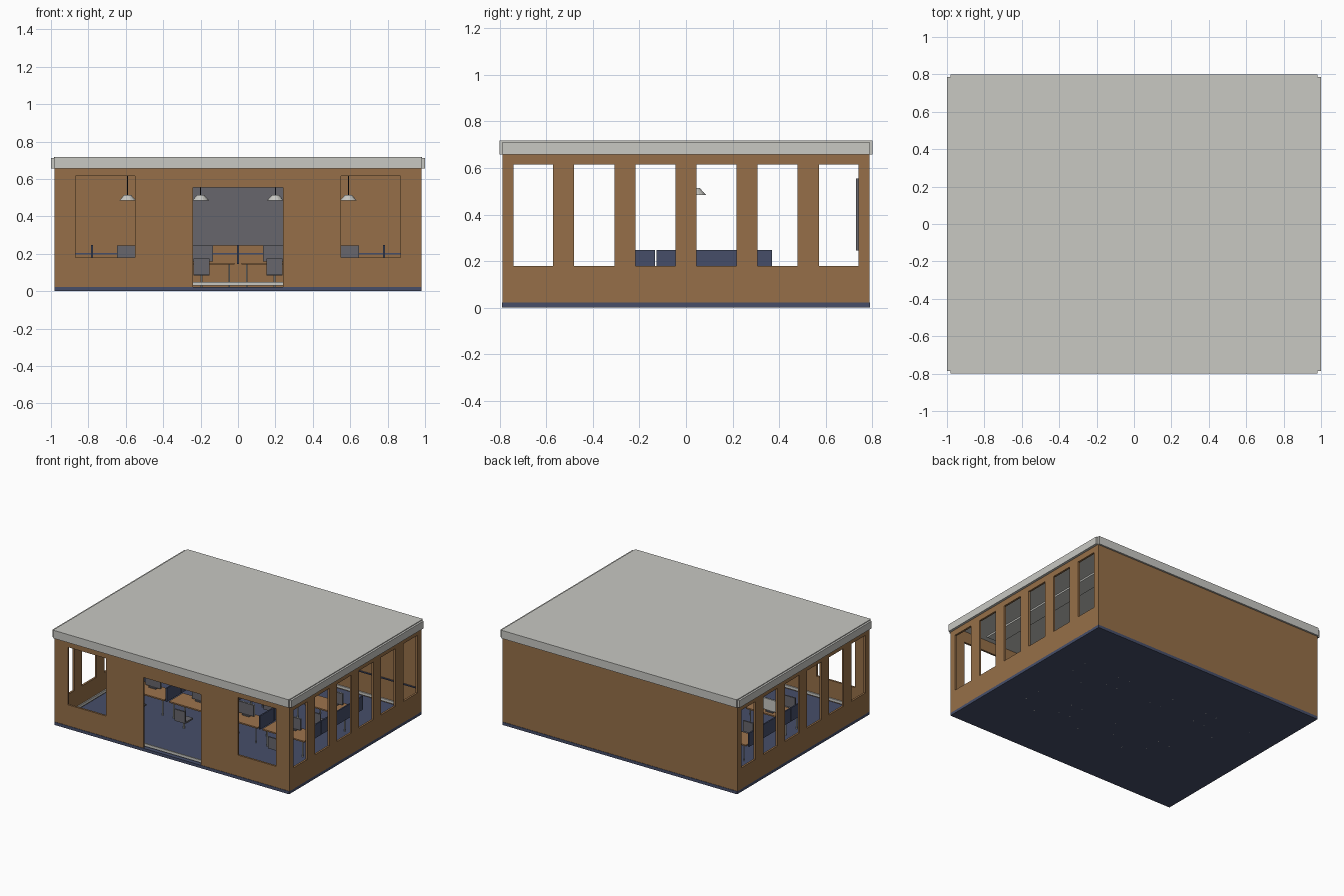
import bpy, bmesh, math
from mathutils import Vector

if "Cube" in bpy.data.objects:
    bpy.data.objects.remove(bpy.data.objects["Cube"])


def material(name, r, g, b):
    m = bpy.data.materials.new(name)
    m.diffuse_color = (r, g, b, 1)
    m.use_nodes = True
    m.node_tree.nodes["Principled BSDF"].inputs["Base Color"].default_value = m.diffuse_color
    return m


BROWN = material("brown wall", 0.305, 0.159, 0.065)
WOOD = material("desk wood", 0.34, 0.175, 0.075)
NAVY = material("navy", 0.061, 0.076, 0.141)
LIGHT = material("light grey", 0.578, 0.578, 0.545)
DARK = material("dark grey", 0.136, 0.133, 0.150)
BLACK = material("black cord", 0.02, 0.02, 0.025)


def finish(name, bm, mat):
    me = bpy.data.meshes.new(name)
    bm.to_mesh(me)
    bm.free()
    me.materials.append(mat)
    ob = bpy.data.objects.new(name, me)
    bpy.context.collection.objects.link(ob)
    return ob


def box(name, x, y, z, mat):
    """Box from three (low, high) ranges."""
    bm = bmesh.new()
    bmesh.ops.create_cube(bm, size=1)
    for v in bm.verts:
        v.co = Vector(r[0] + (c + 0.5) * (r[1] - r[0]) for c, r in zip(v.co, (x, y, z)))
    return finish(name, bm, mat)


def cone(name, x, y, z0, z1, r0, r1, mat, sides=12, caps=True):
    bm = bmesh.new()
    bmesh.ops.create_cone(bm, cap_ends=caps, segments=sides, radius1=r0, radius2=r1, depth=z1 - z0)
    bmesh.ops.translate(bm, verts=bm.verts, vec=(x, y, (z0 + z1) / 2))
    return finish(name, bm, mat)


def wall(name, along, half, offset, openings):
    """Thin wall made as a grid of faces with openings left out, then thickened inward."""
    us = sorted({-half, half} | {u for o in openings for u in o[:2]})
    zs = sorted({0.02, 0.70} | {z for o in openings for z in o[2:]})
    bm = bmesh.new()
    verts = {}

    def vert(u, z):
        if (u, z) not in verts:
            verts[u, z] = bm.verts.new((u, offset, z) if along == "x" else (offset, u, z))
        return verts[u, z]

    for u0, u1 in zip(us, us[1:]):
        for z0, z1 in zip(zs, zs[1:]):
            um, zm = (u0 + u1) / 2, (z0 + z1) / 2
            if any(a < um < b and c < zm < d for a, b, c, d in openings):
                continue
            f = bm.faces.new([vert(u0, z0), vert(u1, z0), vert(u1, z1), vert(u0, z1)])
            f.normal_update()
            if f.normal.dot(Vector((0, offset, 0) if along == "x" else (offset, 0, 0))) < 0:
                f.normal_flip()
    ob = finish(name, bm, BROWN)
    mod = ob.modifiers.new("thickness", "SOLIDIFY")
    mod.thickness = 0.015
    mod.offset = -1
    return ob


# Floor slab and walls
box("floor_slab", (-0.98, 0.98), (-0.79, 0.79), (0, 0.022), NAVY)
SILL, HEAD = 0.18, 0.615
wall("front_wall", "x", 0.98, -0.787,
     [(-0.87, -0.55, SILL, HEAD), (-0.24, 0.24, 0.02, 0.555), (0.55, 0.87, SILL, HEAD)])
wall("back_wall", "x", 0.98, 0.787, [])
side_windows = [(-0.74, -0.572), (-0.48, -0.308), (-0.217, -0.045),
                (0.045, 0.217), (0.308, 0.478), (0.572, 0.74)]
for s, side in ((-1, "left"), (1, "right")):
    wall(side + "_wall", "y", 0.787, s * 0.98, [(a, b, SILL, HEAD) for a, b in side_windows])

# Roof, fascia boards, skirting along the inside of the walls
box("roof_slab", (-0.985, 0.985), (-0.787, 0.787), (0.70, 0.718), LIGHT)
for s, side in ((-1, "left"), (1, "right")):
    a, b = sorted((s * 0.982, s * 1.0))
    box(side + "_fascia", (a, b), (-0.787, 0.787), (0.657, 0.712), LIGHT)
    a, b = sorted((s * 0.957, s * 0.965))
    box(side + "_skirting", (a, b), (-0.77, 0.77), (0.03, 0.05), LIGHT)
for s, side in ((-1, "front"), (1, "back")):
    a, b = sorted((s * 0.787, s * 0.8))
    box(side + "_fascia", (-0.982, 0.982), (a, b), (0.657, 0.718), LIGHT)
    a, b = sorted((s * 0.762, s * 0.771))
    box(side + "_skirting", (-0.96, 0.96), (a, b), (0.03, 0.05), LIGHT)

# Ceiling strips
for x in (-0.65, -0.22, 0.22, 0.65):
    box("ceiling_strip", (x - 0.06, x + 0.06), (-0.72, 0.72), (0.688, 0.70), LIGHT)

# Board and rail on the back wall
box("wall_board", (-0.42, 0.42), (0.73, 0.745), (0.245, 0.555), DARK)
box("board_mount", (-0.3, 0.3), (0.745, 0.773), (0.35, 0.45), LIGHT)
box("wall_rail", (-0.95, 0.95), (0.764, 0.772), (0.197, 0.205), NAVY)

COLUMNS = (-0.585, -0.195, 0.195, 0.585)


def workplace(x, back):
    """Desk with monitor and chair; back is the far edge of the desk."""
    box("desk_top", (x - 0.175, x + 0.175), (back - 0.165, back), (0.142, 0.152), WOOD)
    for dx in (-0.148, 0.148):
        for dy in (-0.145, -0.015):
            cone("desk_leg", x + dx, back + dy, 0.0, 0.142, 0.005, 0.005, LIGHT, 8)
    box("monitor_screen", (x - 0.062, x + 0.062), (back - 0.05, back - 0.044), (0.16, 0.245), DARK)
    box("monitor_shell", (x - 0.062, x + 0.062), (back - 0.044, back - 0.036), (0.16, 0.245), LIGHT)
    box("monitor_foot", (x - 0.03, x + 0.03), (back - 0.06, back - 0.025), (0.152, 0.16), DARK)
    y = back - 0.235
    cone("chair_post", x, y, 0.0, 0.085, 0.006, 0.006, LIGHT, 8)
    box("chair_seat", (x - 0.043, x + 0.043), (y - 0.04, y + 0.045), (0.083, 0.095), DARK)
    box("chair_back", (x - 0.043, x + 0.043), (y - 0.05, y - 0.04), (0.087, 0.175), DARK)


# Two rows of workplaces
for x in COLUMNS:
    for back in (-0.13, 0.37):
        workplace(x, back)

# Partitions between the columns
for x in (-0.78, -0.39, 0, 0.39, 0.78):
    for name, y0, y1 in (("front_partition", -0.30, -0.133), ("rear_partition", -0.127, 0.37)):
        box(name, (x - 0.005, x + 0.005), (y0, y1), (0.145, 0.247), NAVY)

# Pendant lamps
for x in COLUMNS:
    cone("lamp_shade", x - 0.005 if x < 0 else x + 0.005, 0.04, 0.485, 0.515, 0.045, 0.018, LIGHT, 16)
    cone("lamp_cord", x - 0.005 if x < 0 else x + 0.005, 0.04, 0.515, 0.70, 0.003, 0.003, BLACK, 6)
